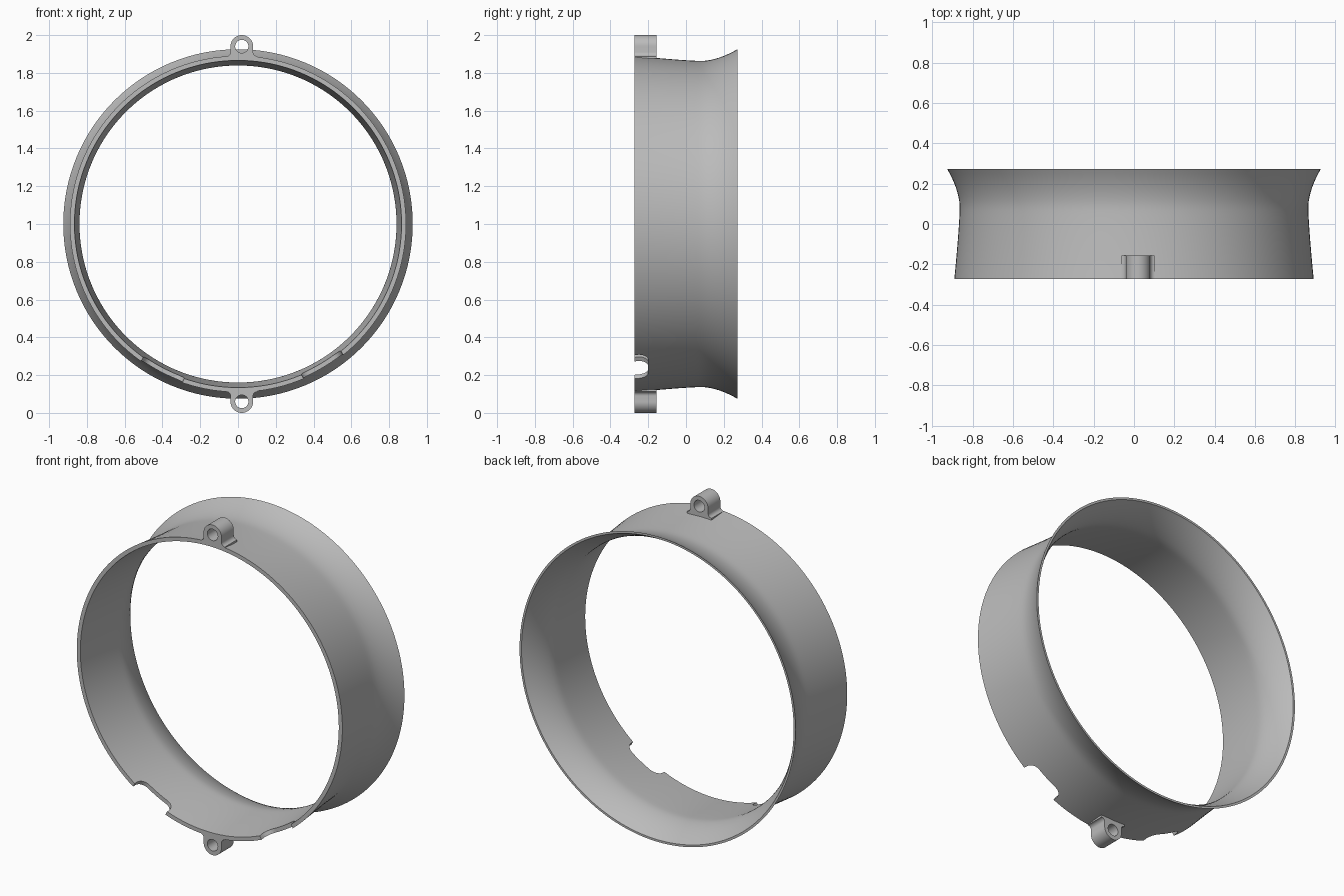
import bpy, bmesh
from math import sin, cos, pi, radians
from mathutils import Matrix, Vector

default = bpy.data.objects.get("Cube")
if default:
    bpy.data.objects.remove(default, do_unlink=True)

HALF = 0.272          # half depth of the ring
LUG_X = 0.02          # lugs sit slightly off centre
CENTRE = Vector((0, 0, 1))

grey = bpy.data.materials.new("plain grey")
grey.use_nodes = True
colour = (0.5, 0.5, 0.5, 1)
grey.diffuse_color = colour
grey.node_tree.nodes["Principled BSDF"].inputs["Base Color"].default_value = colour


def add_object(name, mesh):
    obj = bpy.data.objects.new(name, mesh)
    bpy.context.collection.objects.link(obj)
    mesh.materials.clear()
    mesh.materials.append(grey)
    return obj


def extruded(name, outlines, depth, matrix):
    """Filled 2D outlines (holes allowed), extruded both ways and placed by matrix."""
    curve = bpy.data.curves.new(name, "CURVE")
    curve.dimensions = "2D"
    curve.fill_mode = "BOTH"
    curve.extrude = depth / 2
    for pts in outlines:
        spline = curve.splines.new("POLY")
        spline.points.add(len(pts) - 1)
        for p, (x, y) in zip(spline.points, pts):
            p.co = (x, y, 0, 1)
        spline.use_cyclic_u = True
    temp = bpy.data.objects.new(name, curve)
    bpy.context.collection.objects.link(temp)
    bpy.context.view_layer.update()
    mesh = bpy.data.meshes.new_from_object(
        temp.evaluated_get(bpy.context.evaluated_depsgraph_get()))
    bpy.data.objects.remove(temp)
    bm = bmesh.new()
    bm.from_mesh(mesh)
    bmesh.ops.remove_doubles(bm, verts=bm.verts, dist=1e-5)
    bm.transform(matrix)
    bmesh.ops.recalc_face_normals(bm, faces=bm.faces)
    bm.to_mesh(mesh)
    bm.free()
    return add_object(name, mesh)


def arc(cx, cy, r, a0, a1, n):
    return [(cx + r * cos(radians(a0 + (a1 - a0) * i / n)),
             cy + r * sin(radians(a0 + (a1 - a0) * i / n))) for i in range(n + 1)]


def apply_boolean(target, tool, operation):
    mod = target.modifiers.new(operation.title(), "BOOLEAN")
    mod.operation, mod.solver, mod.object = operation, "EXACT", tool
    bpy.context.view_layer.objects.active = target
    bpy.ops.object.modifier_apply(modifier=mod.name)
    bpy.data.objects.remove(tool, do_unlink=True)


# Flared ring: gentle taper, then a trumpet lip at the back
def outer_radius(y):
    if y < 0.08:
        return 0.863 + 0.027 * ((0.08 - y) / (0.08 + HALF)) ** 1.3
    return 0.863 + 0.062 * ((y - 0.08) / (HALF - 0.08)) ** 1.8


def wall(y):
    return 0.024 - 0.011 * max(0, (y - 0.08) / (HALF - 0.08))


steps, sides = 24, 160
ys = [-HALF + 2 * HALF * i / steps for i in range(steps + 1)]
profile = [(y, outer_radius(y)) for y in ys]
profile += [(y, outer_radius(y) - wall(y)) for y in reversed(ys)]

bm = bmesh.new()
rows = [[bm.verts.new((r * sin(2 * pi * s / sides), y, 1 + r * cos(2 * pi * s / sides)))
         for y, r in profile] for s in range(sides)]
for s in range(sides):
    a, b = rows[s], rows[(s + 1) % sides]
    for i in range(len(profile)):
        j = (i + 1) % len(profile)
        bm.faces.new((a[i], a[j], b[j], b[i]))
bmesh.ops.recalc_face_normals(bm, faces=bm.faces)
mesh = bpy.data.meshes.new("flared_ring")
bm.to_mesh(mesh)
bm.free()
ring = add_object("flared_ring", mesh)

# Two rounded notches in the lower front edge
half_w, deep, rad = 0.122, 0.072, 0.055
notch = [(half_w, -0.1)] + arc(half_w - rad, deep - rad, rad, 0, 90, 10)
notch += arc(rad - half_w, deep - rad, rad, 90, 180, 10) + [(-half_w, -0.1)]
# outline x runs along the rim, outline y runs backwards, extrusion is radial
for angle in (-27.3, 30.9):
    place = (Matrix.Translation(CENTRE) @ Matrix.Rotation(radians(-angle), 4, "Y")
             @ Matrix.Translation((0, -HALF, -0.87)))
    apply_boolean(ring, extruded("notch_cutter", [notch], 0.2, place), "DIFFERENCE")

# Screw lugs at top and bottom: rounded tab, filleted foot and through hole
lug_r, fillet, foot, hole_z = 0.06, 0.022, 0.876, 0.94
fillet_z = 0.888 + fillet
tab = [(lug_r + fillet, foot)] + arc(lug_r + fillet, fillet_z, fillet, 270, 180, 6)
tab += arc(0, hole_z, lug_r, 0, 180, 28)
tab += arc(-lug_r - fillet, fillet_z, fillet, 0, -90, 6) + [(-lug_r - fillet, foot)]
hole = arc(0, hole_z, 0.035, 0, 350, 35)
lug_depth = 0.117
for name, turn in (("top_lug", 0), ("bottom_lug", pi)):
    place = (Matrix.Translation((LUG_X, -HALF + lug_depth / 2, 1))
             @ Matrix.Rotation(turn, 4, "Y") @ Matrix.Rotation(pi / 2, 4, "X"))
    apply_boolean(ring, extruded(name, [tab, hole], lug_depth, place), "UNION")

# Smooth curves, crisp edges
bpy.ops.object.select_all(action="DESELECT")
ring.select_set(True)
bpy.context.view_layer.objects.active = ring
bpy.ops.object.shade_smooth_by_angle(angle=radians(30))
